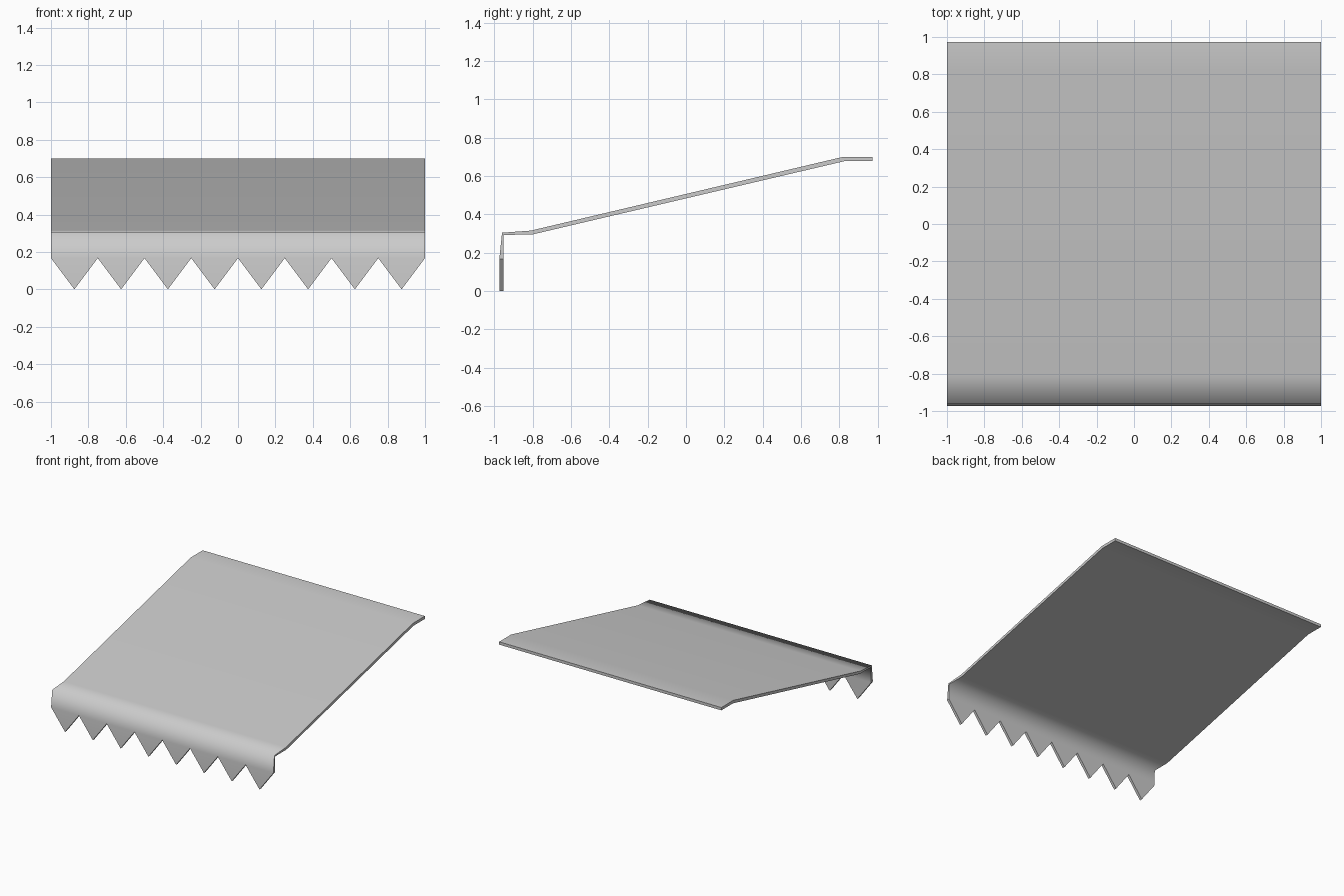
import bpy, bmesh

if "Cube" in bpy.data.objects:
    bpy.data.objects.remove(bpy.data.objects["Cube"])

TEETH = 8
# Side profile (y, z) from the back edge to the valance line: top skin and underside
TOP = [(0.974, 0.70), (0.82, 0.70), (-0.81, 0.315), (-0.96, 0.304), (-0.974, 0.167)]
UNDER = [(0.974, 0.677), (0.825, 0.677), (-0.805, 0.294), (-0.951, 0.293), (-0.953, 0.167)]

bm = bmesh.new()


def skin(profile):
    """Sheet following the profile, ending in a row of triangular teeth."""
    xs = [-1 + 2 * i / TEETH for i in range(TEETH + 1)]
    rows = [[bm.verts.new((x, y, z)) for x in xs] for y, z in profile]
    tips = [bm.verts.new((x + 1 / TEETH, profile[-1][0], 0)) for x in xs[:-1]]
    for a, b in zip(rows, rows[1:]):
        for i in range(TEETH):
            bm.faces.new((a[i], b[i], b[i + 1], a[i + 1]))
    for i, tip in enumerate(tips):
        bm.faces.new((rows[-1][i], tip, rows[-1][i + 1]))
    # Outline loop of the sheet, including the zigzag
    zigzag = [v for pair in zip(rows[-1], tips) for v in pair] + [rows[-1][-1]]
    left = [r[0] for r in rows[:-1]]
    right = [r[-1] for r in reversed(rows[:-1])]
    return left + zigzag + right + rows[0][-2:0:-1]


# Two skins joined by a crisp rim
outer, inner = skin(TOP), skin(UNDER)
for f in bm.faces:
    f.smooth = True
under_faces = list(bm.faces)[len(bm.faces) // 2:]
bmesh.ops.reverse_faces(bm, faces=under_faces)
n = len(outer)
for i in range(n):
    j = (i + 1) % n
    bm.faces.new((outer[i], inner[i], inner[j], outer[j]))
    for loop in (outer, inner):
        bm.edges.get((loop[i], loop[j])).smooth = False
bmesh.ops.recalc_face_normals(bm, faces=bm.faces)

mesh = bpy.data.meshes.new("awning")
bm.to_mesh(mesh)
bm.free()
awning = bpy.data.objects.new("awning", mesh)
bpy.context.collection.objects.link(awning)
